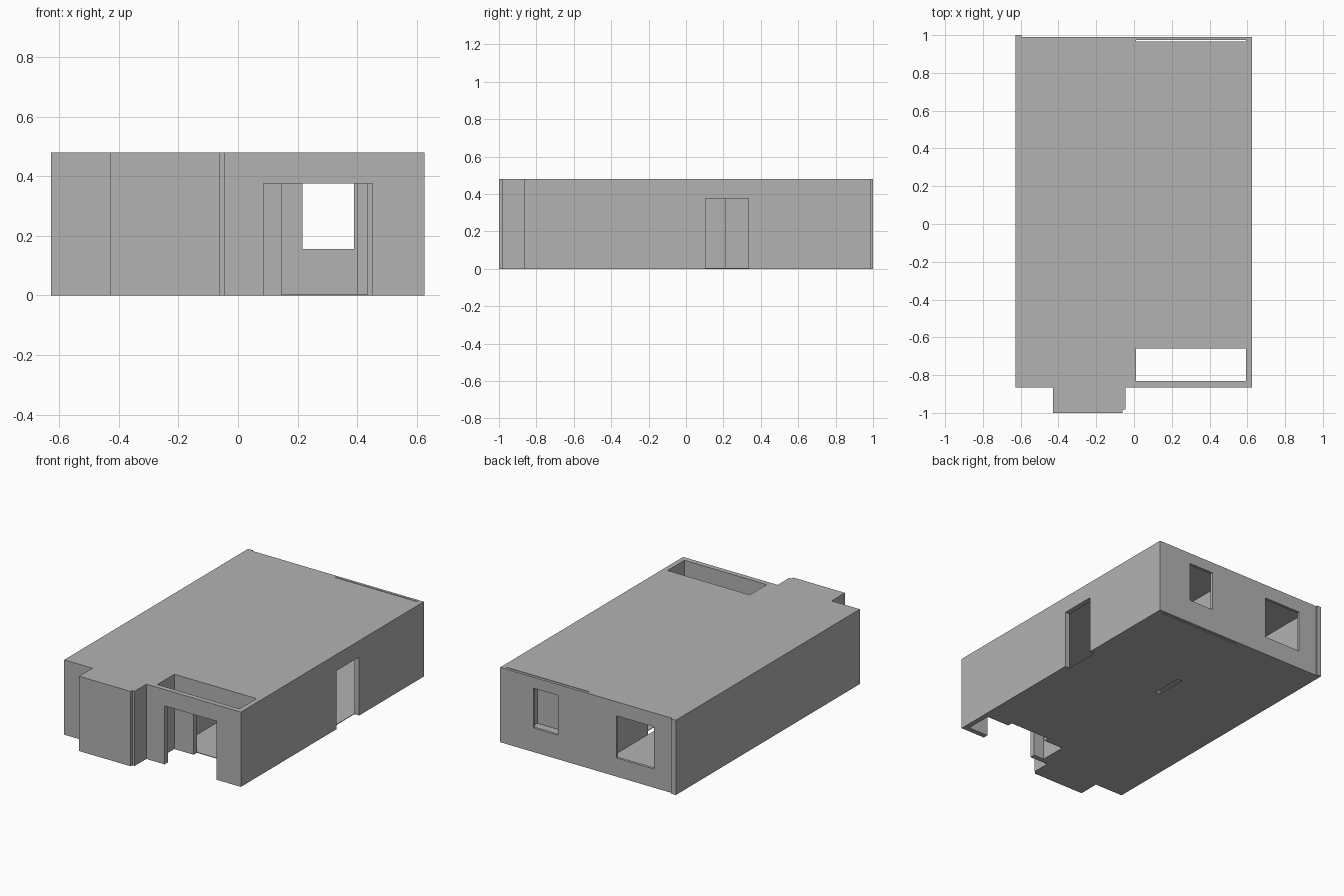
import bpy, bmesh
from mathutils import Matrix, Vector

cube = bpy.data.objects.get("Cube")
if cube:
    bpy.data.objects.remove(cube, do_unlink=True)

plaster = bpy.data.materials.new("plain_grey")
plaster.use_nodes = True
GREY = (0.45, 0.45, 0.45, 1)
plaster.diffuse_color = GREY
plaster.node_tree.nodes["Principled BSDF"].inputs["Base Color"].default_value = GREY

H = 0.48       # wall height
DOOR = 0.375   # door head height
THIN = 0.004   # floor and ceiling panels


def make(name, boxes):
    """One object from axis-aligned boxes (x0, x1, y0, y1, z0, z1)."""
    bm = bmesh.new()
    for x0, x1, y0, y1, z0, z1 in boxes:
        mid = Vector((x0 + x1, y0 + y1, z0 + z1)) / 2
        size = Matrix.Diagonal((x1 - x0, y1 - y0, z1 - z0, 1))
        bmesh.ops.create_cube(bm, size=1, matrix=Matrix.Translation(mid) @ size)
    mesh = bpy.data.meshes.new(name)
    bm.to_mesh(mesh)
    bm.free()
    mesh.materials.append(plaster)
    obj = bpy.data.objects.new(name, mesh)
    bpy.context.collection.objects.link(obj)
    return obj


def wall(name, axis, start, end, near, far, openings=()):
    """Wall running along x or y, split around openings (a, b, sill, head)."""
    boxes = []

    def add(a, b, z0, z1):
        if b > a and z1 > z0:
            span = (a, b, near, far) if axis == "x" else (near, far, a, b)
            boxes.append(span + (z0, z1))

    pos = start
    for a, b, sill, head in openings:
        add(pos, a, 0, H)
        add(a, b, 0, sill)
        add(a, b, head, H)
        pos = b
    add(pos, end, 0, H)
    return make(name, boxes)


# Outer walls
wall("right_wall", "y", -0.865, 1.0, -0.628, -0.595)
wall("left_wall", "y", -0.865, 0.99, 0.593, 0.626, [(0.105, 0.335, 0, DOOR)])
wall("back_wall", "x", -0.595, 0.593, 0.973, 0.99,
     [(-0.465, -0.2, 0.12, 0.39), (0.217, 0.39, 0.155, 0.41)])
wall("front_wall_right", "x", -0.595, -0.425, -0.865, -0.832)
wall("front_wall_left", "x", -0.045, 0.593, -0.865, -0.832, [(0.085, 0.452, 0, DOOR)])

# Projecting front bay with its small corner step
wall("bay_front", "x", -0.428, -0.062, -1.0, -0.967)
wall("bay_right_side", "y", -0.967, -0.832, -0.428, -0.395)
wall("bay_left_side", "y", -0.983, -0.832, -0.078, -0.045)

# Inner walls
wall("porch_back_wall", "x", 0.01, 0.593, -0.66, -0.627, [(0.147, 0.432, 0, DOOR)])
wall("long_partition", "y", -0.832, 0.973, -0.023, 0.01, [(0.215, 0.42, 0, DOOR)])
wall("short_partition", "x", 0.4, 0.593, 0.63, 0.66)

# Floor and roof panels leave the porch open and a narrow slit along the back wall
PLAN = [(-0.595, -0.023, -0.832, 0.973),
        (0.01, 0.593, -0.627, 0.967),
        (-0.395, -0.078, -0.967, -0.832)]
for name, z in (("floor", 0), ("roof", H - THIN)):
    make(name, [area + (z, z + THIN) for area in PLAN])
